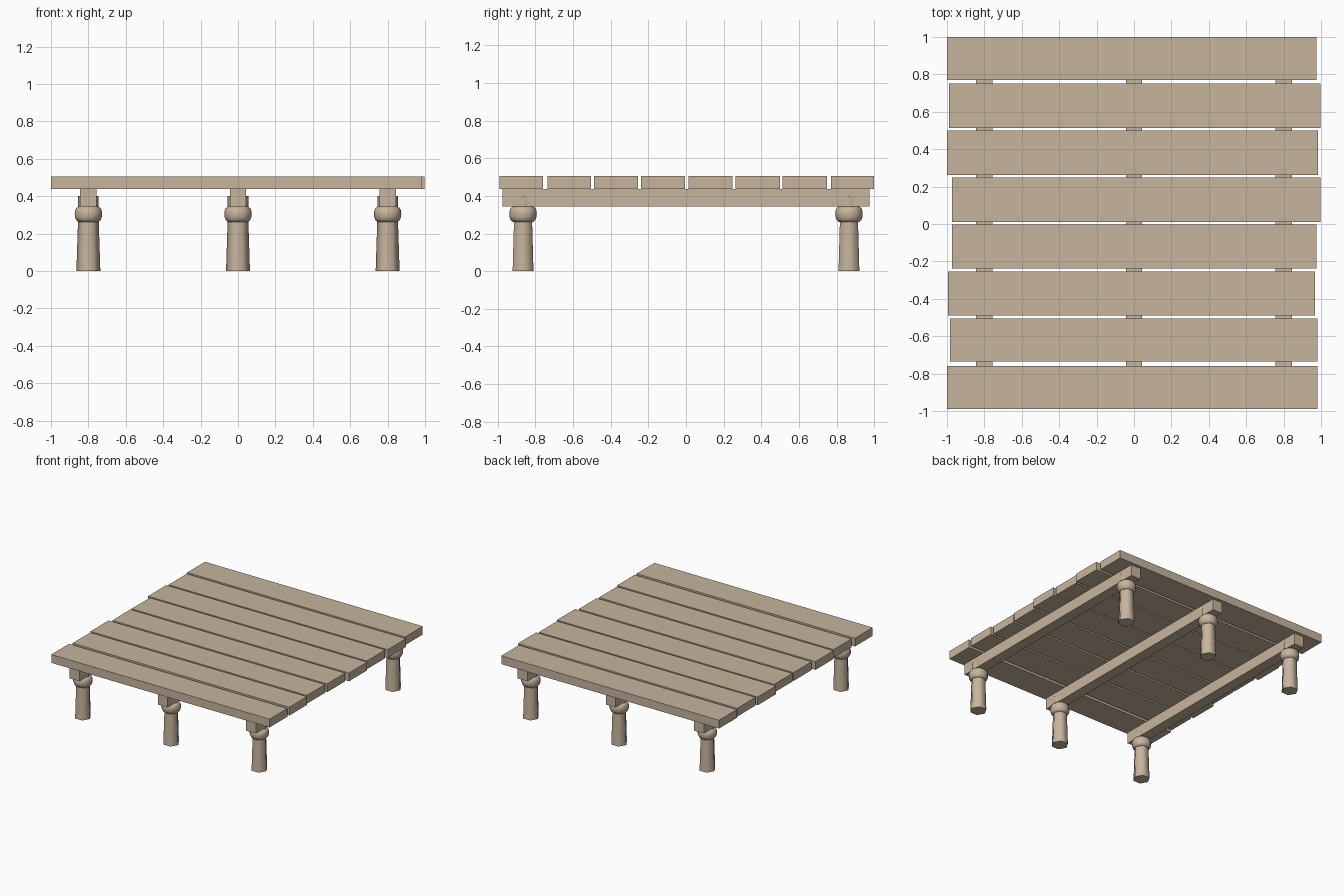
import bpy, bmesh, math

cube = bpy.data.objects.get("Cube")
if cube:
    bpy.data.objects.remove(cube)

wood = bpy.data.materials.new("pale_wood")
wood.use_nodes = True
wood.diffuse_color = (0.57, 0.46, 0.34, 1)
wood.node_tree.nodes["Principled BSDF"].inputs["Base Color"].default_value = wood.diffuse_color


def add_object(name, bm):
    mesh = bpy.data.meshes.new(name)
    bmesh.ops.recalc_face_normals(bm, faces=bm.faces)
    bm.to_mesh(mesh)
    bm.free()
    mesh.materials.append(wood)
    obj = bpy.data.objects.new(name, mesh)
    bpy.context.collection.objects.link(obj)
    return obj


def box(name, x, y, z):
    """Box from (min, max) pairs on each axis."""
    bm = bmesh.new()
    bmesh.ops.create_cube(bm, size=1)
    for v in bm.verts:
        v.co = [lo + (c + 0.5) * (hi - lo) for c, (lo, hi) in zip(v.co, (x, y, z))]
    return add_object(name, bm)


def turned(name, profile, sides, location):
    """Closed solid turned from (radius, height) points."""
    bm = bmesh.new()
    rings = []
    for r, z in profile:
        angles = [math.tau * i / sides for i in range(sides)]
        rings.append([bm.verts.new((r * math.cos(a), r * math.sin(a), z)) for a in angles])
    for low, high in zip(rings, rings[1:]):
        for i in range(sides):
            j = (i + 1) % sides
            bm.faces.new((low[i], low[j], high[j], high[i]))
    bm.faces.new(rings[0])
    bm.faces.new(rings[-1])
    obj = add_object(name, bm)
    obj.location = location
    bpy.ops.object.select_all(action='DESELECT')
    obj.select_set(True)
    bpy.context.view_layer.objects.active = obj
    bpy.ops.object.shade_smooth_by_angle(angle=math.radians(62))
    return obj


# Deck planks, back to front, with slightly uneven ends
plank_ends = [(-1, 0.975), (-0.99, 0.998), (-1, 0.985), (-0.973, 0.998),
              (-0.973, 0.975), (-0.995, 0.968), (-0.985, 0.98), (-1, 0.98)]
plank_edges = [(0.77, 1), (0.514, 0.75), (0.262, 0.5), (0.012, 0.248),
               (-0.238, -0.004), (-0.49, -0.255), (-0.735, -0.506), (-0.99, -0.76)]
for i, (ends, edges) in enumerate(zip(plank_ends, plank_edges)):
    box(f"plank_{i + 1}", ends, edges, (0.437, 0.505))

# Beams, each on two six-sided posts with a rounded collar
post_profile = [(0.064, 0), (0.055, 0.28), (0.055, 0.4)]
collar_profile = [(0.054, 0.262), (0.066, 0.273), (0.072, 0.29), (0.073, 0.305),
                  (0.072, 0.32), (0.066, 0.335), (0.054, 0.345)]
for side, x in (("right", -0.8), ("middle", 0), ("left", 0.8)):
    box(f"{side}_beam", (x - 0.044, x + 0.044), (-0.975, 0.975), (0.345, 0.438))
    for end, y in (("front", -0.866), ("back", 0.866)):
        turned(f"{end}_{side}_post", post_profile, 6, (x, y, 0))
        turned(f"{end}_{side}_collar", collar_profile, 12, (x, y, 0))
